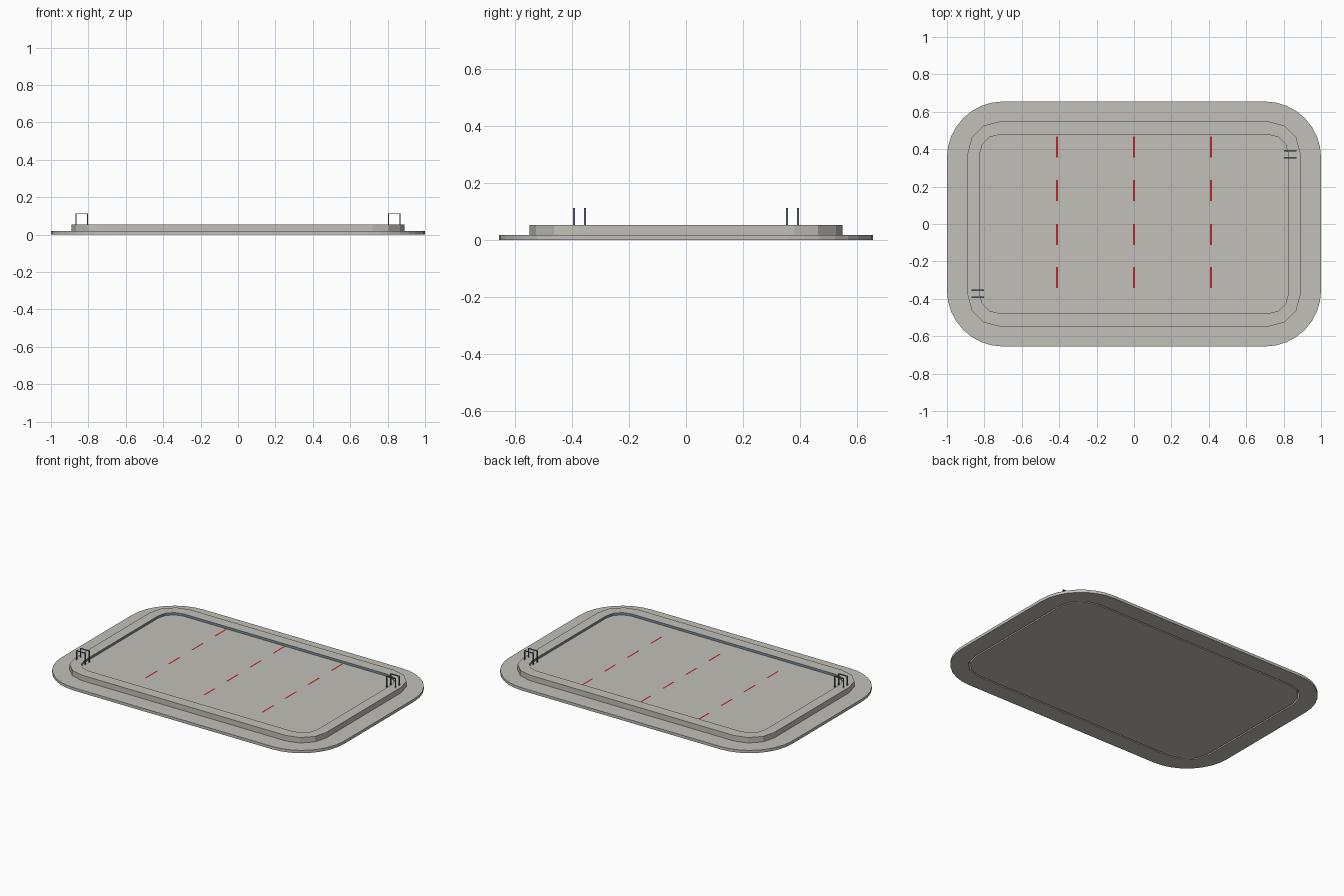
import bpy, bmesh, math
from mathutils import Vector

if "Cube" in bpy.data.objects:
    bpy.data.objects.remove(bpy.data.objects["Cube"])

def material(name, rgb):
    m = bpy.data.materials.new(name)
    m.diffuse_color = (*rgb, 1)
    m.use_nodes = True
    m.node_tree.nodes["Principled BSDF"].inputs["Base Color"].default_value = m.diffuse_color
    return m

STONE = material("warm grey stone", (0.54, 0.525, 0.48))
TILE = material("blue grey tile", (0.20, 0.28, 0.32))
RED = material("lane red", (0.48, 0.02, 0.02))
STEEL = material("blue grey steel", (0.13, 0.20, 0.24))
FLOOR = 0.038

def outline(hx, hy, r, seg):
    """Rounded rectangle, counter-clockwise."""
    pts = []
    for k, (sx, sy) in enumerate([(1, 1), (-1, 1), (-1, -1), (1, -1)]):
        for i in range(seg + 1):
            a = math.pi / 2 * (k + i / seg)
            pts.append((sx * (hx - r) + r * math.cos(a), sy * (hy - r) + r * math.sin(a)))
    return pts

def finish(name, bm, mats):
    me = bpy.data.meshes.new(name)
    bm.to_mesh(me)
    bm.free()
    for m in mats:
        me.materials.append(m)
    ob = bpy.data.objects.new(name, me)
    bpy.context.collection.objects.link(ob)
    return ob

def box(bm, lo, hi):
    lo, hi = Vector(lo), Vector(hi)
    vs = bmesh.ops.create_cube(bm, size=1)["verts"]
    for v in vs:
        v.co = Vector(a * b for a, b in zip(v.co, hi - lo)) + (lo + hi) / 2

def slab(name, loops, z0, z1, mat):
    """Upright slab from an outer outline and optional hole outlines."""
    bm = bmesh.new()
    edges = []
    for pts in loops:
        vs = [bm.verts.new((x, y, z0)) for x, y in pts]
        edges += [bm.edges.new((vs[i], vs[i - 1])) for i in range(len(vs))]
    if len(loops) == 1:
        bm.faces.new(vs)
    else:
        bmesh.ops.triangle_fill(bm, use_beauty=True, edges=edges)
    top = bmesh.ops.extrude_face_region(bm, geom=bm.faces[:])["geom"]
    bmesh.ops.translate(bm, vec=(0, 0, z1 - z0), verts=[g for g in top if isinstance(g, bmesh.types.BMVert)])
    bmesh.ops.recalc_face_normals(bm, faces=bm.faces)
    return finish(name, bm, [mat])

# deck around the basin, and basin floor with a narrow gap between them
slab("deck", [outline(1, 0.655, 0.3, 8), outline(0.887, 0.545, 0.167, 3)], 0, 0.018, STONE)
slab("basin_floor", [outline(0.878, 0.536, 0.158, 3)], 0, FLOOR, STONE)

# raised coping ring with tiled inner wall
bm = bmesh.new()
outer, inner = outline(0.89, 0.548, 0.17, 3), outline(0.825, 0.478, 0.105, 3)
loops = [[bm.verts.new((x, y, z)) for x, y in pts]
         for pts, z in ((outer, 0.018), (outer, 0.053), (inner, 0.053), (inner, FLOOR))]
n = len(outer)
for k in range(3):
    a, b = loops[k], loops[k + 1]
    for i in range(n):
        j = (i + 1) % n
        f = bm.faces.new((a[i], a[j], b[j], b[i]))
        f.material_index = 1 if k == 2 else 0
finish("coping", bm, [STONE, TILE])

# dashed lane lines, flat plates just above the floor
bm = bmesh.new()
z = FLOOR + 0.002
for x in (-0.412, 0, 0.412):
    for y in (-0.287, -0.055, 0.178, 0.412):
        bm.faces.new([bm.verts.new((x + 0.005 * sx, y + 0.056 * sy, z))
                      for sx, sy in ((-1, -1), (1, -1), (1, 1), (-1, 1))])
finish("lane_lines", bm, [RED])

# flat-strip handrails at two opposite corners, inner legs reaching the floor
t, w = 0.004, 0.008
for name, s in (("right_handrails", 1), ("left_handrails", -1)):
    bm = bmesh.new()
    for yc in (0.354, 0.392):
        y0, y1 = yc - w / 2, yc + w / 2
        box(bm, (0.803, y0, FLOOR), (0.803 + t, y1, 0.113))
        box(bm, (0.864, y0, 0.05), (0.864 + t, y1, 0.113))
        box(bm, (0.803 + t, y0, 0.113 - t), (0.864, y1, 0.113))
    if s < 0:
        for v in bm.verts:
            v.co.x, v.co.y = -v.co.x, -v.co.y
    finish(name, bm, [STEEL])
